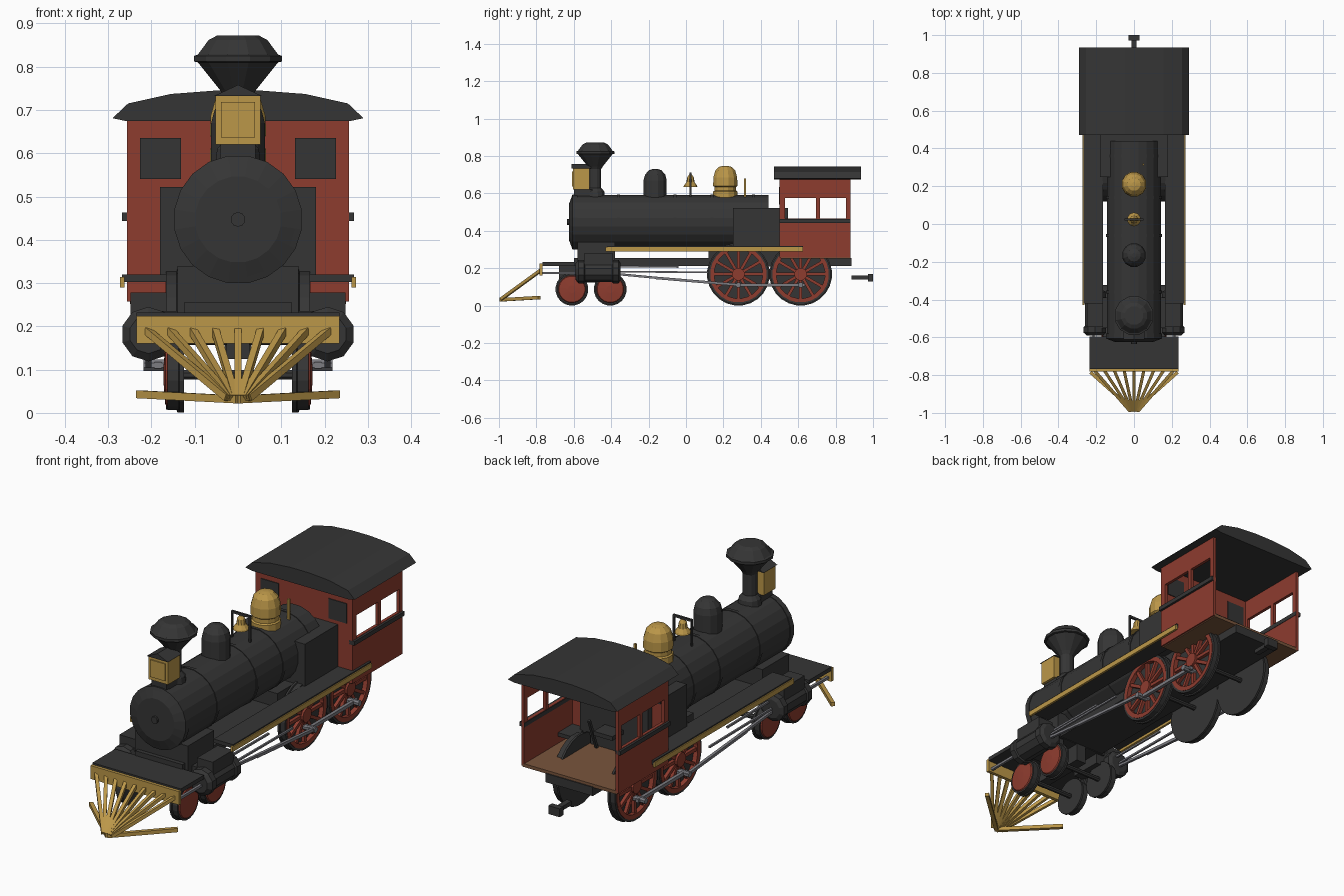
import bpy, bmesh, math
from mathutils import Vector, Matrix


def material(name, rgb):
    m = bpy.data.materials.new(name)
    m.diffuse_color = (*rgb, 1)
    return m


BLACK = material("soot_black", (0.036, 0.036, 0.036))
RED = material("barn_red", (0.27, 0.045, 0.028))
GOLD = material("brass", (0.50, 0.31, 0.066))
BROWN = material("wood_floor", (0.19, 0.09, 0.045))
STEEL = material("steel", (0.2, 0.2, 0.22))


def finish(name, bm, mat):
    bmesh.ops.recalc_face_normals(bm, faces=bm.faces)
    me = bpy.data.meshes.new(name)
    bm.to_mesh(me)
    bm.free()
    me.materials.append(mat)
    ob = bpy.data.objects.new(name, me)
    bpy.context.collection.objects.link(ob)
    return ob


def box(name, x, y, z, mat):
    bm = bmesh.new()
    mid = [(a + b) / 2 for a, b in (x, y, z)]
    size = [abs(b - a) for a, b in (x, y, z)]
    bmesh.ops.create_cube(bm, size=1, matrix=Matrix.Translation(mid) @ Matrix.Diagonal((*size, 1)))
    return finish(name, bm, mat)


def bar(name, a, b, w, h, mat):
    """Square bar from point a to point b."""
    a, b = Vector(a), Vector(b)
    d = b - a
    rot = d.to_track_quat('Z', 'Y').to_matrix().to_4x4()
    bm = bmesh.new()
    bmesh.ops.create_cube(bm, size=1, matrix=Matrix.Translation((a + b) / 2) @ rot
                          @ Matrix.Diagonal((w, h, d.length, 1)))
    return finish(name, bm, mat)


def lathe(name, profile, center, axis, segs, mat, closed=False):
    """Spin (radius, height) points about an axis through center."""
    bm = bmesh.new()
    rot = Vector((0, 0, 1)).rotation_difference(Vector(axis)).to_matrix()
    c = Vector(center)
    rings = []
    for r, h in profile:
        ring = []
        for i in range(segs):
            t = 2 * math.pi * (i + 0.5) / segs
            ring.append(bm.verts.new(c + rot @ Vector((r * math.cos(t), r * math.sin(t), h))))
        rings.append(ring)
    pairs = list(zip(rings, rings[1:]))
    if closed:
        pairs.append((rings[-1], rings[0]))
    for p, q in pairs:
        for i in range(segs):
            j = (i + 1) % segs
            bm.faces.new((p[i], p[j], q[j], q[i]))
    if not closed:
        bm.faces.new(rings[0])
        bm.faces.new(rings[-1])
    return finish(name, bm, mat)


def prism(name, outline, y0, y1, mat):
    """Extrude an (x, z) outline along y."""
    bm = bmesh.new()
    f = bm.faces.new([bm.verts.new((x, y0, z)) for x, z in outline])
    ext = bmesh.ops.extrude_face_region(bm, geom=[f])
    verts = [g for g in ext["geom"] if isinstance(g, bmesh.types.BMVert)]
    bmesh.ops.translate(bm, verts=verts, vec=(0, y1 - y0, 0))
    return finish(name, bm, mat)


UP, BACK, SIDE = (0, 0, 1), (0, 1, 0), (1, 0, 0)

# Boiler, bands and smokebox door
lathe("boiler", [(0.146, -0.6), (0.146, 0.44)], (0, 0, 0.447), BACK, 20, BLACK)
for y in (-0.36, -0.06, 0.14, 0.36):
    lathe("boiler_band", [(0.149, y - 0.008), (0.149, y + 0.008)], (0, 0, 0.447), BACK, 20, BLACK)
lathe("smokebox_front", [(0.1, -0.625), (0.135, -0.612), (0.149, -0.607), (0.149, -0.58)],
      (0, 0, 0.447), BACK, 20, BLACK)
lathe("door_knob", [(0.017, -0.635), (0.017, -0.62)], (0, 0, 0.447), BACK, 10, BLACK)
box("smokebox_saddle", (-0.14, 0.14), (-0.58, -0.38), (0.21, 0.34), BLACK)

# Chimney
lathe("chimney", [(0.055, 0.57), (0.05, 0.61), (0.033, 0.63), (0.033, 0.73), (0.042, 0.745),
                  (0.096, 0.81), (0.105, 0.812), (0.105, 0.825), (0.096, 0.828),
                  (0.07, 0.862), (0.05, 0.872)], (0, -0.485, 0), UP, 12, BLACK)

# Headlamp
box("headlamp", (-0.052, 0.052), (-0.605, -0.515), (0.62, 0.732), GOLD)
box("headlamp_glass", (-0.039, 0.039), (-0.61, -0.604), (0.636, 0.718), GOLD)
prism("headlamp_roof", [(-0.056, 0.732), (0.056, 0.732), (0, 0.758)], -0.612, -0.508, BLACK)
box("headlamp_bracket", (-0.04, 0.04), (-0.6, -0.5), (0.57, 0.62), BLACK)

# Domes, bell and whistle
lathe("sand_dome", [(0.064, 0.56), (0.064, 0.67), (0.056, 0.7), (0.035, 0.724), (0.012, 0.731)],
      (0, -0.165, 0), UP, 12, BLACK)
lathe("steam_dome", [(0.067, 0.56), (0.067, 0.61), (0.06, 0.615), (0.06, 0.635), (0.067, 0.64),
                     (0.066, 0.685), (0.055, 0.722), (0.035, 0.742), (0.012, 0.747)],
      (0, 0.21, 0), UP, 12, GOLD)
lathe("bell", [(0.037, 0.635), (0.035, 0.642), (0.022, 0.66), (0.018, 0.685), (0.008, 0.7)],
      (0, 0.024, 0), UP, 10, GOLD)
for s in (-1, 1):
    box("bell_post", (s * 0.043, s * 0.05), (0.019, 0.029), (0.57, 0.71), BLACK)
box("bell_yoke", (-0.05, 0.05), (0.019, 0.029), (0.7, 0.711), BLACK)
box("whistle", (0.044, 0.054), (0.31, 0.32), (0.57, 0.68), GOLD)

# Firebox and backhead
box("firebox", (-0.18, 0.18), (0.25, 0.545), (0.31, 0.522), BLACK)
box("firebox_lower", (-0.125, 0.125), (0.12, 0.545), (0.21, 0.32), BLACK)
box("firedoor_shelf", (-0.05, 0.05), (0.545, 0.63), (0.36, 0.38), BLACK)
bar("reverse_lever", (0.08, 0.56, 0.26), (0.08, 0.62, 0.42), 0.012, 0.012, BLACK)

# Main frame and front deck
box("main_frame", (-0.125, 0.125), (-0.6, 0.885), (0.213, 0.255), BLACK)
box("front_deck", (-0.235, 0.235), (-0.768, -0.595), (0.213, 0.232), BLACK)
box("buffer_beam", (-0.235, 0.235), (-0.782, -0.766), (0.16, 0.224), GOLD)
box("truck_frame", (-0.027, 0.027), (-0.68, -0.38), (0.125, 0.215), BLACK)
box("drawbar", (-0.013, 0.013), (0.885, 0.98), (0.14, 0.16), BLACK)
box("coupler", (-0.03, 0.03), (0.972, 1.0), (0.13, 0.17), BLACK)

# Cowcatcher
for i in range(-4, 5):
    bar("cowcatcher_bar", (i * 0.0525, -0.775, 0.19), (i * 0.006, -0.988, 0.035), 0.016, 0.016, GOLD)
for s in (-1, 1):
    bar("cowcatcher_foot", (0, -0.99, 0.031), (s * 0.23, -0.785, 0.043), 0.018, 0.018, GOLD)

# Cab shell
box("cab_floor", (-0.25, 0.25), (0.505, 0.88), (0.252, 0.268), BROWN)
box("cab_front", (-0.257, 0.257), (0.5, 0.515), (0.257, 0.685), RED)
prism("cab_roof", [(-0.29, 0.681), (-0.257, 0.674), (0.257, 0.674), (0.29, 0.681), (0.254, 0.715),
                   (0.155, 0.737), (0.05, 0.745), (-0.05, 0.745), (-0.155, 0.737), (-0.254, 0.715)],
      0.47, 0.935, BLACK)

for s in (-1, 1):
    # Cab side walls around two open windows
    wall = (s * 0.242, s * 0.257)
    box("cab_side_lower", wall, (0.5, 0.88), (0.257, 0.465), RED)
    box("cab_side_upper", wall, (0.5, 0.88), (0.575, 0.685), RED)
    for y in ((0.5, 0.53), (0.695, 0.716), (0.855, 0.88)):
        box("cab_window_post", wall, y, (0.465, 0.575), RED)
    box("cab_sill", (s * 0.24, s * 0.268), (0.5, 0.88), (0.443, 0.463), BLACK)
    box("cab_front_window", (s * 0.132, s * 0.227), (0.496, 0.519), (0.54, 0.635), BLACK)

    # Running boards
    box("running_board", (s * 0.165, s * 0.268), (-0.42, 0.625), (0.302, 0.32), BLACK)
    box("running_board_trim", (s * 0.262, s * 0.273), (-0.43, 0.625), (0.29, 0.314), GOLD)

    # Cylinders and valve chests
    lathe("cylinder", [(0.045, -0.59), (0.063, -0.575), (0.063, -0.545), (0.056, -0.54),
                       (0.056, -0.395), (0.063, -0.39), (0.063, -0.36), (0.045, -0.35)],
          (s * 0.207, 0, 0.182), BACK, 10, BLACK)
    box("valve_chest", (s * 0.165, s * 0.248), (-0.545, -0.39), (0.2, 0.278), BLACK)
    box("cylinder_mount", (s * 0.1, s * 0.2), (-0.55, -0.39), (0.16, 0.235), BLACK)

    # Leading wheels
    for y in (-0.61, -0.405):
        lathe("leading_wheel", [(0.088, 0.125), (0.088, 0.135), (0.082, 0.137), (0.082, 0.163)],
              (0, y, 0.088), (s, 0, 0), 20, BLACK)
        lathe("leading_wheel_face", [(0.076, 0.16), (0.07, 0.168), (0.02, 0.172)],
              (0, y, 0.088), (s, 0, 0), 20, RED)

    # Spoked driving wheels
    for y in (0.28, 0.613):
        c = (0, y, 0.168)
        lathe("driving_wheel_disc", [(0.168, 0.13), (0.168, 0.14), (0.15, 0.146)], c, (s, 0, 0), 24, BLACK)
        lathe("driving_wheel_tyre", [(0.15, 0.138), (0.162, 0.138), (0.162, 0.166), (0.15, 0.166)],
              c, (s, 0, 0), 24, BLACK, True)
        lathe("driving_wheel_rim", [(0.13, 0.14), (0.151, 0.14), (0.151, 0.168), (0.13, 0.168)],
              c, (s, 0, 0), 24, RED, True)
        lathe("driving_wheel_hub", [(0.034, 0.14), (0.034, 0.172)], c, (s, 0, 0), 12, RED)
        for k in range(12):
            t = 2 * math.pi * k / 12
            d = Vector((0, math.cos(t), math.sin(t)))
            o = Vector((s * 0.154, y, 0.168))
            bar("wheel_spoke", o + d * 0.025, o + d * 0.138, 0.016, 0.016, RED)
        lathe("crank_pin", [(0.014, 0.15), (0.014, 0.218)], (0, y, 0.11), (s, 0, 0), 8, STEEL)

    # Rods and slide bars
    bar("side_rod", (s * 0.185, 0.265, 0.11), (s * 0.185, 0.635, 0.11), 0.016, 0.016, STEEL)
    bar("main_rod", (s * 0.207, -0.16, 0.148), (s * 0.207, 0.295, 0.11), 0.014, 0.014, STEEL)
    bar("piston_rod", (s * 0.207, -0.36, 0.168), (s * 0.207, -0.15, 0.148), 0.012, 0.012, STEEL)
    bar("slide_bar", (s * 0.207, -0.36, 0.182), (s * 0.207, 0.12, 0.178), 0.009, 0.009, STEEL)
    bar("valve_rod", (s * 0.19, -0.4, 0.21), (s * 0.19, -0.04, 0.207), 0.009, 0.009, STEEL)
    bar("front_brace", (s * 0.215, -0.77, 0.175), (s * 0.215, -0.58, 0.175), 0.012, 0.012, STEEL)

# Axles
for y, z in ((-0.61, 0.088), (-0.405, 0.088), (0.28, 0.168), (0.613, 0.168)):
    lathe("axle", [(0.012, -0.135), (0.012, 0.135)], (0, y, z), SIDE, 8, BLACK)
